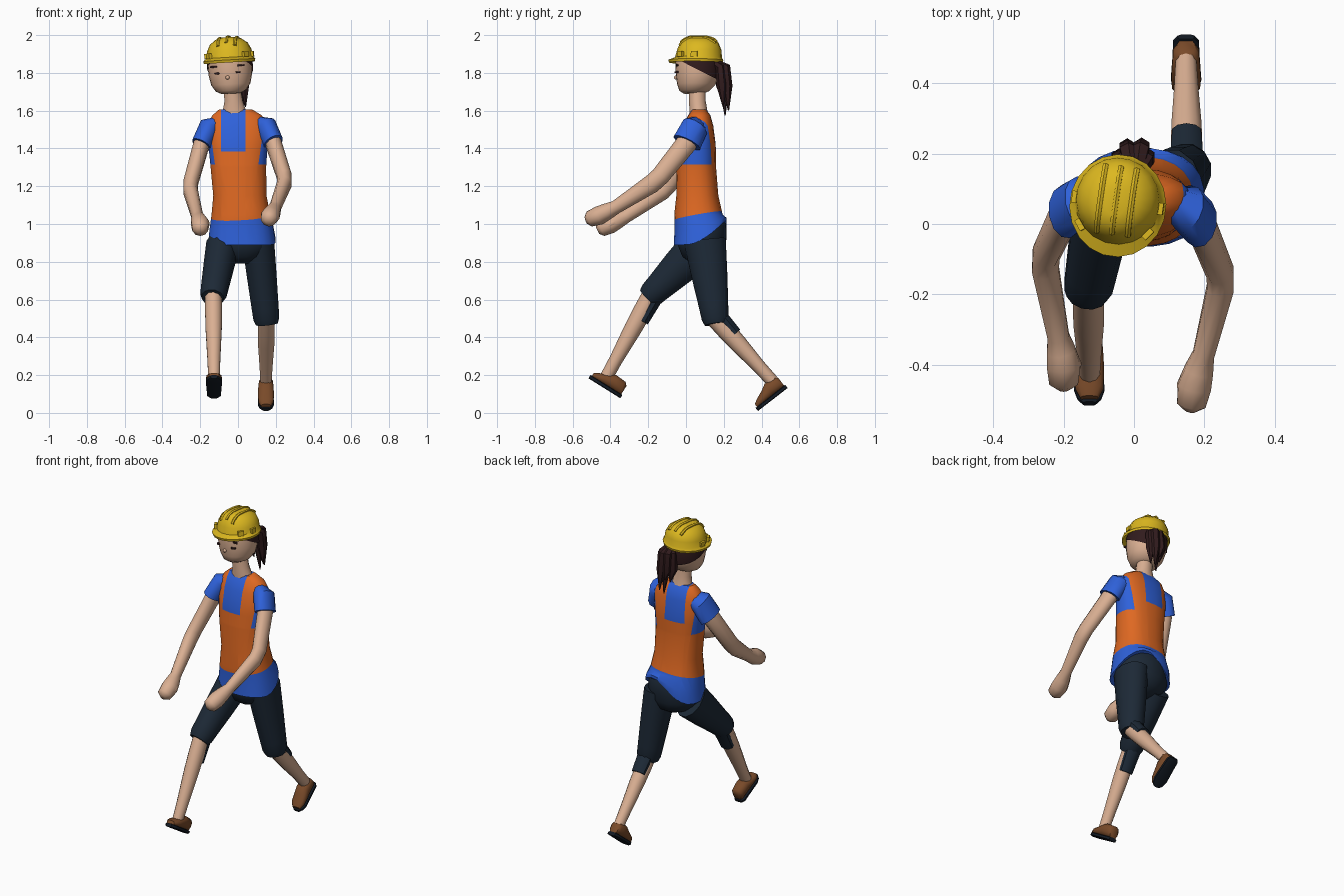
import bpy, bmesh, math
from mathutils import Vector, Matrix
from mathutils.bvhtree import BVHTree

cube = bpy.data.objects.get("Cube")
if cube:
    bpy.data.objects.remove(cube, do_unlink=True)


def material(name, r, g, b):
    m = bpy.data.materials.new(name)
    m.use_nodes = True
    m.diffuse_color = (r, g, b, 1)
    bsdf = m.node_tree.nodes["Principled BSDF"]
    bsdf.inputs["Base Color"].default_value = (r, g, b, 1)
    bsdf.inputs["Roughness"].default_value = 0.8
    return m


SKIN = material("skin", 0.70, 0.43, 0.29)
BLUE = material("shirt blue", 0.028, 0.12, 0.70)
ORANGE = material("vest orange", 0.74, 0.14, 0.016)
NAVY = material("trouser navy", 0.012, 0.022, 0.037)
YELLOW = material("helmet yellow", 0.72, 0.48, 0.014)
HAIR = material("dark brown", 0.030, 0.011, 0.012)
BROWN = material("shoe brown", 0.19, 0.068, 0.022)
SOLE = material("sole black", 0.007, 0.011, 0.018)
X, Y, Z = Vector((1, 0, 0)), Vector((0, 1, 0)), Vector((0, 0, 1))


def finish(name, bm, mats, matrix=None, angle=40):
    """Turn a bmesh into a smooth-shaded object."""
    bmesh.ops.recalc_face_normals(bm, faces=bm.faces)
    if matrix:
        bm.transform(matrix)
    mesh = bpy.data.meshes.new(name)
    bm.to_mesh(mesh)
    bm.free()
    for m in mats:
        mesh.materials.append(m)
    obj = bpy.data.objects.new(name, mesh)
    bpy.context.collection.objects.link(obj)
    bpy.ops.object.select_all(action='DESELECT')
    obj.select_set(True)
    bpy.context.view_layer.objects.active = obj
    bpy.ops.object.shade_smooth_by_angle(angle=math.radians(angle))


def loft(rings, sides=12, axis=None, power=2.0):
    """Skin rings of (centre, half width, half depth); they follow the path unless an axis is set."""
    bm = bmesh.new()
    pts = [Vector(r[0]) for r in rings]
    loops = []
    for i, (_, w, d) in enumerate(rings):
        t = axis or (pts[min(i + 1, len(pts) - 1)] - pts[max(i - 1, 0)]).normalized()
        u = (X - t * X.dot(t)).normalized()
        v = t.cross(u)
        loop = []
        for k in range(sides):
            a = 2 * math.pi * (k + 0.5) / sides
            c, s = math.cos(a), math.sin(a)
            c = math.copysign(abs(c) ** (2 / power), c)
            s = math.copysign(abs(s) ** (2 / power), s)
            loop.append(bm.verts.new(pts[i] + u * (w * c) + v * (d * s)))
        loops.append(loop)
    for a, b in zip(loops, loops[1:]):
        for k in range(sides):
            n = (k + 1) % sides
            bm.faces.new((a[k], a[n], b[n], b[k]))
    bm.faces.new(loops[0][::-1])
    bm.faces.new(loops[-1])
    return bm


def stack(rows, **kw):
    """Loft of level rings given as (z, x, y, half width, half depth)."""
    return loft([((x, y, z), w, d) for z, x, y, w, d in rows], axis=Z, **kw)


def cut(bm, point, normal, clear=False):
    geom = bm.verts[:] + bm.edges[:] + bm.faces[:]
    bmesh.ops.bisect_plane(bm, geom=geom, plane_co=point, plane_no=normal, clear_inner=clear)


# Torso: shirt with a hem rising at the back, and the vest cut into it
torso = stack([(0.89, 0.02, 0.075, 0.18, 0.14), (0.97, 0.018, 0.077, 0.17, 0.139),
               (1.05, 0.015, 0.066, 0.156, 0.129), (1.15, 0.01, 0.06, 0.142, 0.112),
               (1.3, 0.002, 0.055, 0.148, 0.105), (1.42, 0, 0.06, 0.158, 0.098),
               (1.52, 0, 0.065, 0.162, 0.08), (1.575, -0.005, 0.07, 0.132, 0.06),
               (1.605, -0.012, 0.07, 0.09, 0.038)], sides=24, power=2.4)
for v in torso.verts:
    if v.co.z < 1.0:
        turn = math.atan2(v.co.y - 0.075, v.co.x - 0.02) - 1.15
        rise = 0.13 * max(0, math.cos(turn)) ** 2
        v.co.z += rise if v.co.z < 0.93 else rise * 0.5
hem_point, hem_normal = Vector((0, 0, 1.03)), Vector((-0.06, -0.18, 1))
straps = [(Vector((0.108, 0, 1.315)), Vector((1, 0, -0.14))),
          (Vector((-0.122, 0, 1.315)), Vector((-1, 0, -0.14)))]
cut(torso, hem_point, hem_normal)
for point, normal in straps:
    cut(torso, point, normal)
for x in (-0.09, 0.04):
    cut(torso, (x, 0, 0), X)
for z in (1.315, 1.385):
    cut(torso, (0, 0, z), Z)
for f in torso.faces:
    c = f.calc_center_median()
    below_vest = (c - hem_point).dot(hem_normal) < 0
    neckline = c.z > 1.385 and -0.09 < c.x < 0.04
    armhole = c.z > 1.315 and any((c - p).dot(n) > 0 for p, n in straps)
    f.material_index = 0 if below_vest or neckline or armhole else 1
finish("torso", torso, [BLUE, ORANGE])

# Hips
finish("hips", stack([(0.79, 0.02, 0.08, 0.04, 0.05), (0.825, 0.02, 0.085, 0.12, 0.105),
                      (0.88, 0.018, 0.085, 0.163, 0.128), (0.95, 0.018, 0.085, 0.164, 0.133),
                      (1.0, 0.017, 0.082, 0.156, 0.132), (1.045, 0.015, 0.07, 0.14, 0.118)],
                     sides=16), [NAVY])

# Arms: sleeve, arm with fist, thumb
ARMS = {"left": [(0.105, 0.065, 1.525), (0.15, 0.045, 1.51), (0.187, 0.005, 1.43),
                 (0.252, -0.155, 1.23), (0.198, -0.37, 1.09), (0.172, -0.46, 1.045), (0.16, -0.53, 1.02)],
        "right": [(-0.105, 0.075, 1.525), (-0.15, 0.065, 1.51), (-0.194, 0.035, 1.42),
                  (-0.257, -0.1, 1.195), (-0.215, -0.32, 1.04), (-0.2, -0.4, 1.0), (-0.2, -0.468, 0.965)]}
for side, p in ARMS.items():
    p = [Vector(q) for q in p]
    finish(side + "_sleeve", loft([(p[0], 0.04, 0.05), (p[1], 0.06, 0.074), (p[2], 0.054, 0.08)]), [BLUE])
    finish(side + "_arm", loft([(p[1].lerp(p[2], 0.6), 0.042, 0.056), (p[2], 0.044, 0.056),
                                (p[3].lerp(p[2], 0.12), 0.041, 0.05), (p[3].lerp(p[4], 0.12), 0.04, 0.05),
                                (p[4], 0.032, 0.036), (p[4].lerp(p[5], 0.5), 0.043, 0.044),
                                (p[5], 0.05, 0.05), (p[6].lerp(p[5], 0.25), 0.043, 0.042),
                                (p[6], 0.018, 0.02)], sides=10), [SKIN], angle=60)
    inward = X * (-0.035 if side == "left" else 0.035)
    finish(side + "_thumb", loft([(p[4] + inward * 0.4, 0.014, 0.016), (p[5] + inward, 0.017, 0.022),
                                  (p[5].lerp(p[6], 0.6) + inward * 0.8, 0.01, 0.012)], sides=8), [SKIN])

# Legs: trouser leg, calf, back cuff, shoe
LEGS = {"left": dict(hip=(0.106, 0.1, 0.91), knee=(0.15, 0.155, 0.5), ankle=(0.148, 0.46, 0.165),
                     depth=0.074, shoe=(0.148, 0.495, 0.103), pitch=0.66),
        "right": dict(hip=(-0.083, 0.075, 0.88), knee=(-0.13, -0.18, 0.63), ankle=(-0.127, -0.432, 0.17),
                      depth=0.072, shoe=(-0.127, -0.39, 0.108), pitch=-0.56)}
for side, leg in LEGS.items():
    hip, knee, ankle = (Vector(leg[k]) for k in ("hip", "knee", "ankle"))
    d = leg["depth"]
    down = (knee - hip).normalized()
    finish(side + "_trouser_leg", loft([(hip, 0.088, 0.115), (hip.lerp(knee, 0.45), 0.081, 0.098),
                                        (hip.lerp(knee, 0.85), 0.074, d + 0.006), (knee, 0.071, d),
                                        (knee + down * 0.03, 0.06, d - 0.012)]), [NAVY])
    shin = ankle - knee
    finish(side + "_calf", loft([(knee - shin * 0.05, 0.046, 0.05), (knee + shin * 0.2, 0.047, 0.05),
                                 (knee + shin * 0.4, 0.045, 0.047), (knee + shin * 0.75, 0.036, 0.036),
                                 (ankle, 0.031, 0.034)], sides=10), [SKIN])
    back = X.cross(shin).normalized()
    if back.y < 0:
        back = -back
    finish(side + "_back_cuff", loft([(knee + back * 0.03, 0.05, 0.036),
                                      (knee + shin * 0.29 + back * 0.028, 0.043, 0.03)], sides=10), [NAVY])
    place = Matrix.Translation(leg["shoe"]) @ Matrix.Rotation(leg["pitch"], 4, 'X')
    upper = [(0.045, 0.026, 0.03), (0.03, 0.038, 0.038), (-0.03, 0.042, 0.04),
             (-0.07, 0.043, 0.029), (-0.11, 0.041, 0.021), (-0.138, 0.026, 0.013)]
    finish(side + "_shoe", loft([((0, y, h + 0.01), w, h) for y, w, h in upper], axis=-Y, power=2.4),
           [BROWN], place, angle=50)
    outline = [(0.052, 0.024), (0.035, 0.038), (-0.04, 0.041), (-0.1, 0.045), (-0.13, 0.035), (-0.147, 0.018)]
    finish(side + "_sole", loft([((0, y, 0.007), w, 0.011) for y, w in outline], axis=-Y, sides=8, power=4),
           [SOLE], place)

# Neck
finish("neck", stack([(1.56, -0.017, 0.07, 0.074, 0.052), (1.6, -0.019, 0.066, 0.064, 0.049),
                      (1.65, -0.023, 0.06, 0.05, 0.046), (1.74, -0.035, 0.058, 0.046, 0.046)]), [SKIN])

# Head, turned slightly to its right
TURN = (Matrix.Translation((-0.045, 0.06, 1.87)) @ Matrix.Rotation(-0.14, 4, 'Z')
        @ Matrix.Rotation(-0.06, 4, 'Y'))
head = stack([(-0.18, 0, -0.02, 0.048, 0.052), (-0.165, 0, -0.014, 0.08, 0.08),
              (-0.13, 0, -0.004, 0.104, 0.102), (-0.08, 0, 0, 0.115, 0.113),
              (-0.03, 0, 0, 0.117, 0.116), (0.03, 0, 0, 0.11, 0.11)], sides=24)
head_surface = BVHTree.FromBMesh(head)
finish("head", head, [SKIN], TURN)


def face_plate(name, x, z, w, h, tilt=0.0):
    """Thin dark oval plate lying on the front of the head."""
    hit, normal, _, _ = head_surface.ray_cast(Vector((x, -1, z)), Y)
    normal = normal if normal.y < 0 else -normal
    bm = bmesh.new()
    bmesh.ops.create_cone(bm, cap_ends=True, segments=12, radius1=1, radius2=1, depth=0.009)
    bm.transform(Matrix.Diagonal((w, h, 1, 1)))
    turn = normal.to_track_quat('Z', 'Y').to_matrix().to_4x4() @ Matrix.Rotation(tilt, 4, 'Z')
    finish(name, bm, [HAIR], TURN @ Matrix.Translation(hit + normal * 0.002) @ turn)


for side, s in (("left", 1), ("right", -1)):
    face_plate(side + "_eye", s * 0.056, -0.07, 0.0135, 0.0145)
    face_plate(side + "_eyebrow", s * 0.064, -0.034, 0.028, 0.0065, -s * 0.12)
nose = bmesh.new()
bmesh.ops.create_icosphere(nose, subdivisions=2, radius=0.011)
finish("nose", nose, [SKIN], TURN @ Matrix.Translation((0, -0.113, -0.095)))

# Hair cap, trimmed along a line falling to the nape
hair = stack([(-0.135, 0, 0.003, 0.112, 0.11), (-0.08, 0, 0.002, 0.121, 0.12),
              (-0.03, 0, 0.002, 0.122, 0.121), (0.03, 0, 0, 0.114, 0.114)], sides=24)
cut(hair, (0, 0, -0.05), (0, 0.5, 1), clear=True)
cut(hair, (0, -0.085, 0), Y, clear=True)
finish("hair_cap", hair, [HAIR], TURN)

# Ponytail strands
for i, (dx, dy, tip) in enumerate([(0, 0, 1.575), (-0.034, -0.012, 1.65), (0.03, -0.01, 1.62),
                                   (-0.016, 0.016, 1.67), (0.018, 0.018, 1.6)]):
    finish(f"ponytail_strand_{i + 1}",
           loft([((dx * 0.4, 0.15, 1.855), 0.02, 0.02), ((dx, 0.192 + dy, 1.83), 0.028, 0.026),
                 ((dx * 1.2, 0.2 + dy, 1.73), 0.026, 0.028),
                 ((dx + 0.01, 0.207 + dy, tip), 0.003, 0.003)], sides=6), [HAIR])

# Hard hat with brim, ridges and side clips
hat = stack([(-0.005, 0, 0, 0.118, 0.12), (-0.016, 0, -0.008, 0.135, 0.142), (-0.002, 0, -0.008, 0.138, 0.146),
             (0.012, 0, 0.006, 0.123, 0.124), (0.05, 0, 0.01, 0.118, 0.118), (0.085, 0, 0.01, 0.1, 0.104),
             (0.109, 0, 0.008, 0.068, 0.077), (0.119, 0, 0.006, 0.03, 0.045)], sides=20)
hat_surface = BVHTree.FromBMesh(hat)
finish("hard_hat", hat, [YELLOW], TURN)
for name, x in (("left", 0.045), ("centre", 0), ("right", -0.045)):
    path = []
    for k in range(13):
        y = -0.088 + 0.19 * k / 12
        path.append((hat_surface.ray_cast(Vector((x, y, 1)), -Z)[0], 0.009, 0.009))
    finish("hat_ridge_" + name, loft(path, sides=6), [YELLOW], TURN)
for side, s in (("left", 1), ("right", -1)):
    for i, a in enumerate((-0.65, 0.0)):
        clip = bmesh.new()
        bmesh.ops.create_cube(clip, size=1)
        clip.transform(Matrix.Translation((s * 0.123 * math.cos(a), 0.126 * math.sin(a), 0.024))
                       @ Matrix.Rotation(s * a, 4, 'Z') @ Matrix.Diagonal((0.016, 0.034, 0.028, 1)))
        finish(f"{side}_hat_clip_{i + 1}", clip, [YELLOW], TURN)
